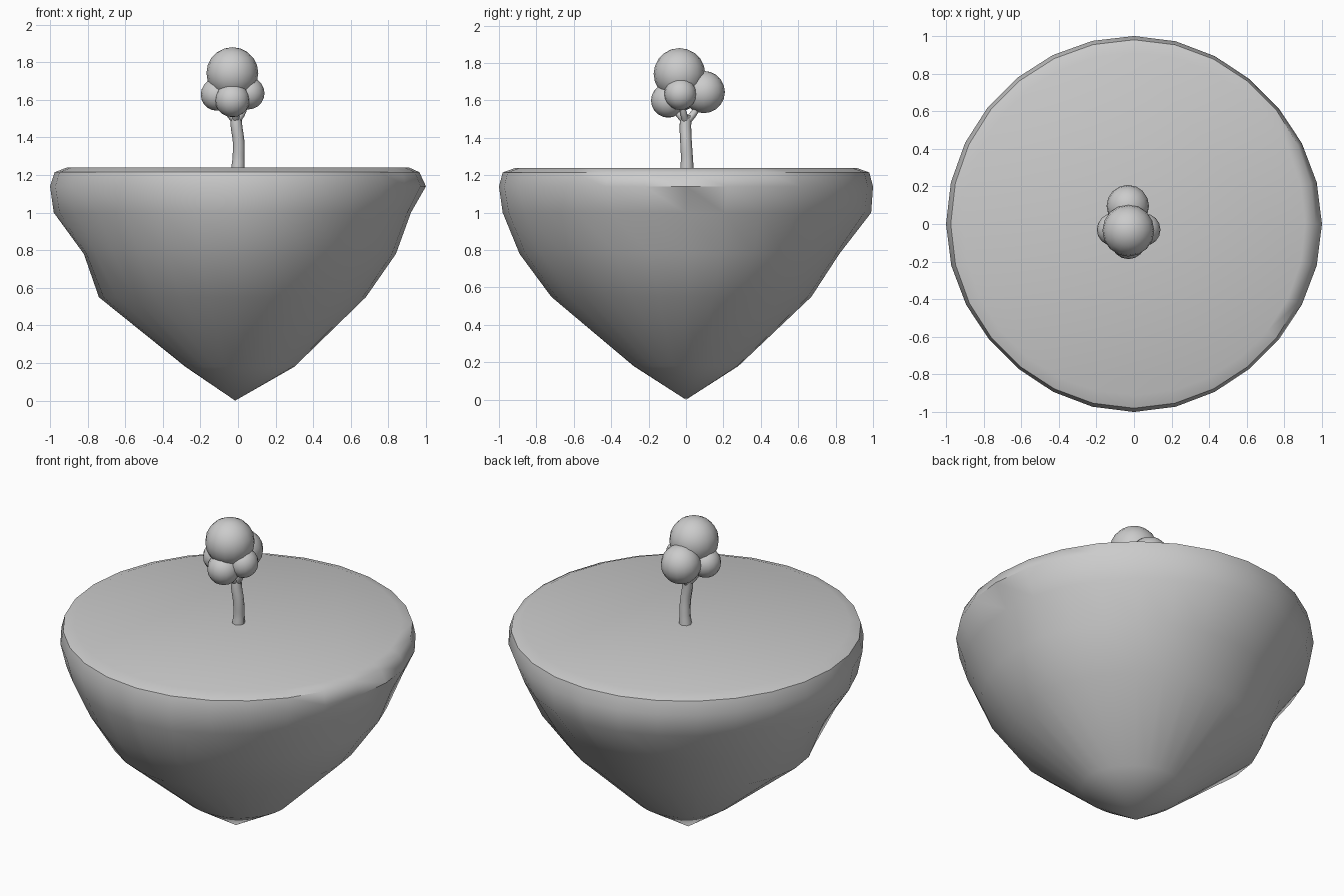
import bpy, bmesh
from math import sin, cos, pi, radians

if "Cube" in bpy.data.objects:
    bpy.data.objects.remove(bpy.data.objects["Cube"])

SIDES = 28


def finish(bm, name):
    bmesh.ops.recalc_face_normals(bm, faces=bm.faces)
    me = bpy.data.meshes.new(name)
    bm.to_mesh(me)
    bm.free()
    ob = bpy.data.objects.new(name, me)
    bpy.context.collection.objects.link(ob)
    bpy.ops.object.select_all(action='DESELECT')
    ob.select_set(True)
    bpy.context.view_layer.objects.active = ob
    bpy.ops.object.shade_smooth_by_angle(angle=radians(50))
    return ob


# Floating rock: each ring has a height and a radius for 8 compass directions from +x
rings = [
    (1.24, [.91, .91, .91, .91, .91, .91, .91, .91]),
    (1.215, [.965, .97, .98, .975, .975, .97, .98, .97]),
    (1.14, [1.0, .985, 1.0, .995, 1.0, .985, 1.0, .985]),
    (1.00, [.92, .93, .99, .97, .98, .95, .98, .94]),
    (0.78, [.84, .83, .82, .81, .82, .85, .89, .84]),
    (0.55, [.68, .66, .67, .71, .74, .71, .72, .68]),
    (0.18, [.30, .28, .28, .28, .28, .29, .28, .29]),
]


def blend(radii, a):
    t = a / (2 * pi) * 8
    i = int(t) % 8
    f = t - int(t)
    f = f * f * (3 - 2 * f)
    return radii[i] * (1 - f) + radii[(i + 1) % 8] * f


bm = bmesh.new()
loops = []
for z, radii in rings:
    loop = []
    for k in range(SIDES):
        a = 2 * pi * k / SIDES
        r = blend(radii, a)
        loop.append(bm.verts.new((r * cos(a), r * sin(a), z)))
    loops.append(loop)
tip = bm.verts.new((-0.015, 0, 0))
bm.faces.new(loops[0])
for up, low in zip(loops, loops[1:]):
    for k in range(SIDES):
        n = (k + 1) % SIDES
        bm.faces.new((up[k], low[k], low[n], up[n]))
for k in range(SIDES):
    bm.faces.new((loops[-1][k], tip, loops[-1][(k + 1) % SIDES]))
finish(bm, "floating_rock")


# Trunk and branches: tapered bevelled curves
def limb(name, pts):
    cu = bpy.data.curves.new(name, 'CURVE')
    cu.dimensions = '3D'
    cu.bevel_depth = 1.0
    cu.bevel_resolution = 2
    cu.resolution_u = 4
    cu.use_fill_caps = True
    sp = cu.splines.new('BEZIER')
    sp.bezier_points.add(len(pts) - 1)
    for p, (x, y, z, r) in zip(sp.bezier_points, pts):
        p.co = (x, y, z)
        p.radius = r
        p.handle_left_type = p.handle_right_type = 'AUTO'
    ob = bpy.data.objects.new(name, cu)
    bpy.context.collection.objects.link(ob)


limb("trunk", [(0, .005, 1.235, .036), (.003, .005, 1.29, .032),
               (.003, .0, 1.38, .031), (-.008, -.003, 1.46, .031),
               (-.012, .0, 1.52, .03)])

# Foliage balls: centre and radius, each lower ball carried by a branch
balls = {
    "crown": (-.03, -.035, 1.742, .138),
    "back": (-.033, .095, 1.645, .113),
    "front": (-.03, -.095, 1.60, .092),
    "left": (-.112, -.03, 1.628, .086),
    "right": (.055, -.03, 1.635, .086),
}
for label, (x, y, z, r) in balls.items():
    bm = bmesh.new()
    bmesh.ops.create_uvsphere(bm, u_segments=16, v_segments=10, radius=r)
    bmesh.ops.translate(bm, verts=bm.verts, vec=(x, y, z))
    finish(bm, label + "_foliage")
    limb(label + "_branch", [(-.01, 0, 1.485, .022),
                             (x * .5, y * .5, 1.54, .018),
                             (x * .9, y * .9, z, .014)])
